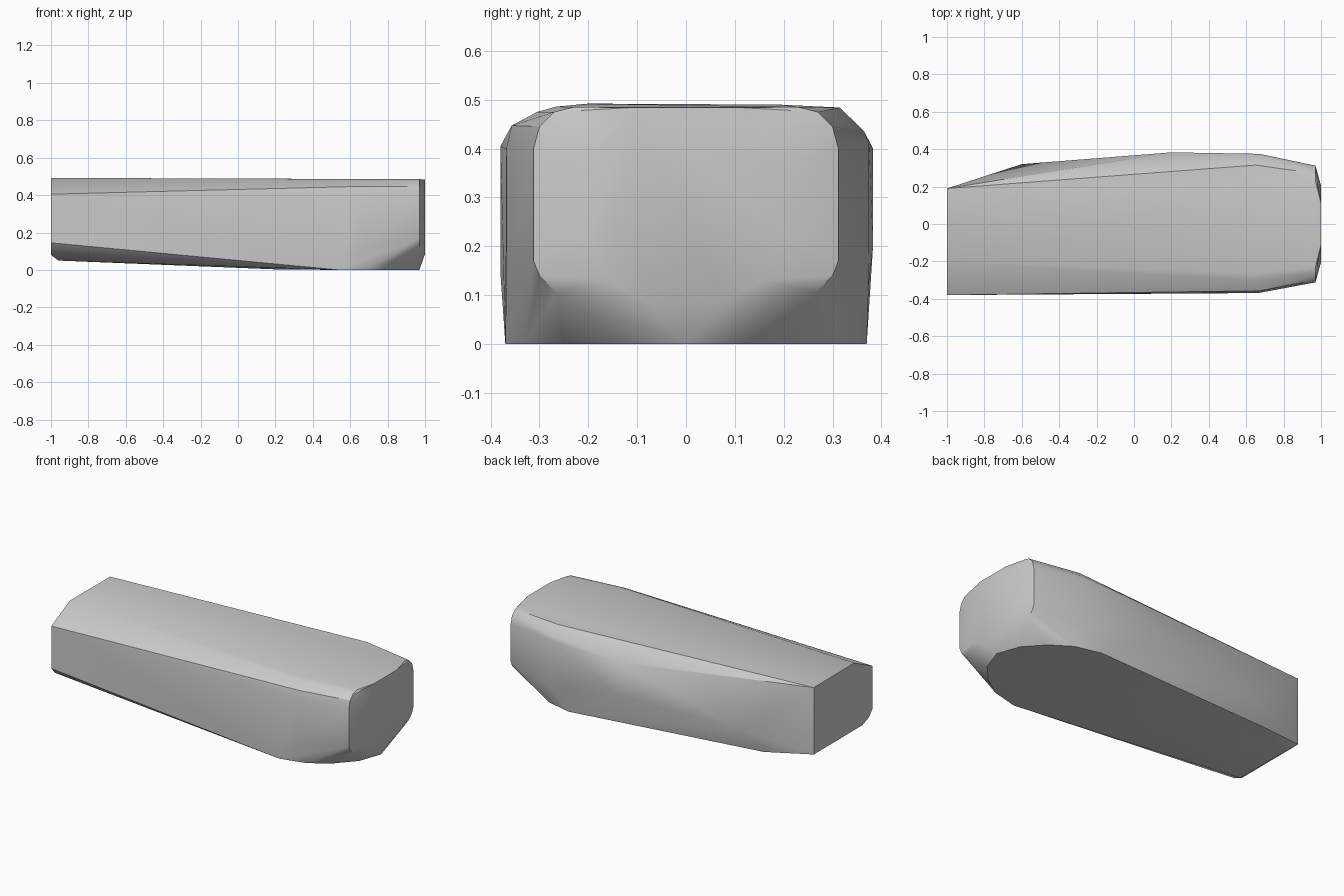
import bpy, bmesh, math

if "Cube" in bpy.data.objects:
    bpy.data.objects.remove(bpy.data.objects["Cube"])

bm = bmesh.new()


def section(x, outline, mirror=False):
    """Add a (y, z) outline at station x, optionally mirrored across y."""
    for y, z in outline:
        bm.verts.new((x, y, z))
        if mirror and y:
            bm.verts.new((x, -y, z))


# narrow end, cut off at one back corner
section(-1.0, [(0.19, 0.49), (-0.2, 0.492), (-0.38, 0.405), (-0.38, 0.145),
               (-0.345, 0.105), (-0.28, 0.08), (0.19, 0.08)])
section(-0.96, [(-0.25, 0.05), (0.12, 0.05)])
section(-0.71, [(0.26, 0.045)])
section(-0.6, [(0.32, 0.17)])
# widest part of the back side
section(0.2, [(0.383, 0.40), (0.383, 0.20), (0.2, 0.003), (-0.2, 0.003)])
# shoulder before the rounded end
section(0.65, [(0.315, 0.484), (-0.265, 0.486), (-0.305, 0.475)])
section(0.67, [(0.375, 0.41), (0.365, 0.435), (0.374, 0.12),
               (-0.368, 0.40), (-0.357, 0.447), (-0.368, 0.12)])
# curved outline of the base
for x, y in [(0.54, 0.37), (0.7, 0.33), (0.82, 0.25), (0.92, 0.14), (0.97, 0.0)]:
    section(x, [(y, 0.0)], True)
# rounded end and its flat cap
section(0.97, [(0.312, 0.40), (0.30, 0.445), (0.27, 0.475), (0.23, 0.485),
               (0.312, 0.17), (0.30, 0.14), (0.265, 0.105)], True)
section(1.0, [(0.11, 0.484), (0.17, 0.43), (0.205, 0.36), (0.205, 0.22),
              (0.16, 0.13), (0.08, 0.085)], True)

# skin the stations and drop unused points
hull = bmesh.ops.convex_hull(bm, input=bm.verts[:])
loose = [v for v in bm.verts if not v.link_faces]
bmesh.ops.delete(bm, geom=loose, context='VERTS')
bmesh.ops.recalc_face_normals(bm, faces=bm.faces[:])

mesh = bpy.data.meshes.new("tapered_block")
bm.to_mesh(mesh)
bm.free()
block = bpy.data.objects.new("tapered_block", mesh)
bpy.context.collection.objects.link(block)

bpy.context.view_layer.objects.active = block
block.select_set(True)
bpy.ops.object.shade_smooth_by_angle(angle=math.radians(25))
